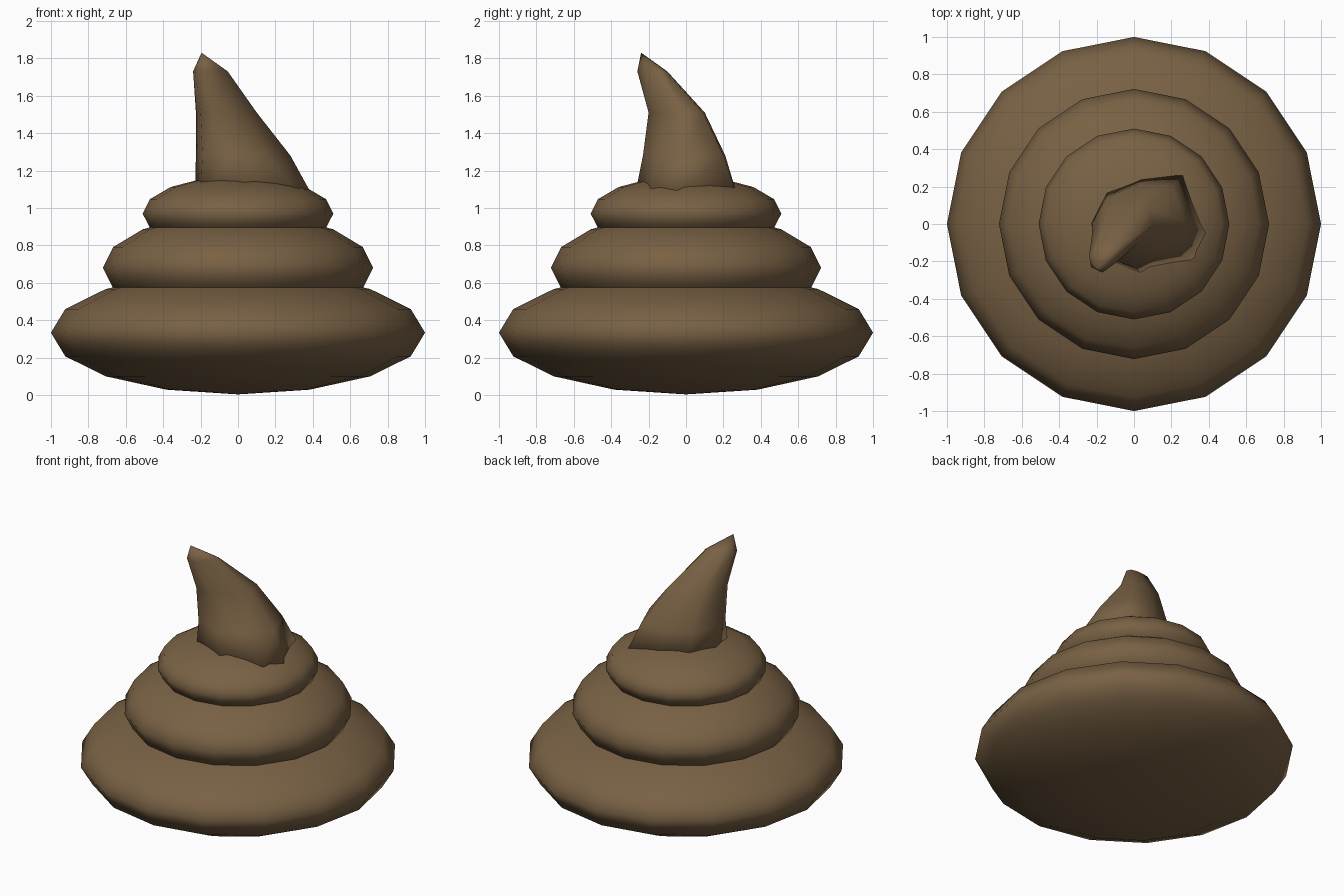
import bpy, bmesh

if "Cube" in bpy.data.objects:
    bpy.data.objects.remove(bpy.data.objects["Cube"])

brown = bpy.data.materials.new("brown")
brown.diffuse_color = (0.19, 0.12, 0.058, 1)
brown.use_nodes = True
brown.node_tree.nodes["Principled BSDF"].inputs["Base Color"].default_value = brown.diffuse_color


def finish(obj):
    obj.data.materials.append(brown)
    for p in obj.data.polygons:
        p.use_smooth = True


# Three stacked, flattened coils: radius, half height, centre height
coils = [("bottom_coil", 1.0, 0.33, 0.333),
         ("middle_coil", 0.722, 0.29, 0.68),
         ("top_coil", 0.51, 0.20, 0.97)]
for name, r, h, z in coils:
    bpy.ops.mesh.primitive_uv_sphere_add(segments=16, ring_count=8, radius=1, location=(0, 0, z))
    coil = bpy.context.object
    coil.name = name
    coil.scale = (r, r, h)
    finish(coil)

# Curled tip: eight-sided cross-sections lofted up to a leaning point
sections = [
    (1.08, [(.39, -.05), (.27, .27), (.05, .25), (-.14, .18),
            (-.23, 0), (-.2, -.17), (.05, -.27), (.33, -.2)]),
    (1.28, [(.28, 0), (.2, .2), (.02, .21), (-.15, .14),
            (-.225, 0), (-.19, -.16), (0, -.23), (.15, -.14)]),
    (1.51, [(.10, -.01), (.08, .09), (-.02, .10), (-.15, .06),
            (-.225, -.06), (-.2, -.17), (-.09, -.2), (.02, -.1)]),
    (1.73, [(-.055, -.14), (-.07, -.11), (-.12, -.1), (-.2, -.11),
            (-.24, -.17), (-.23, -.23), (-.17, -.26), (-.1, -.21)]),
]
bm = bmesh.new()
rings = [[bm.verts.new((x, y, z)) for x, y in pts] for z, pts in sections]
for a, b in zip(rings, rings[1:]):
    for i in range(8):
        j = (i + 1) % 8
        bm.faces.new((a[i], a[j], b[j], b[i]))
point = bm.verts.new((-.195, -.24, 1.83))
for i in range(8):
    bm.faces.new((rings[-1][i], rings[-1][(i + 1) % 8], point))
bm.faces.new(rings[0][::-1])
bmesh.ops.recalc_face_normals(bm, faces=bm.faces)
mesh = bpy.data.meshes.new("curled_tip")
bm.to_mesh(mesh)
bm.free()
tip = bpy.data.objects.new("curled_tip", mesh)
bpy.context.collection.objects.link(tip)
finish(tip)
